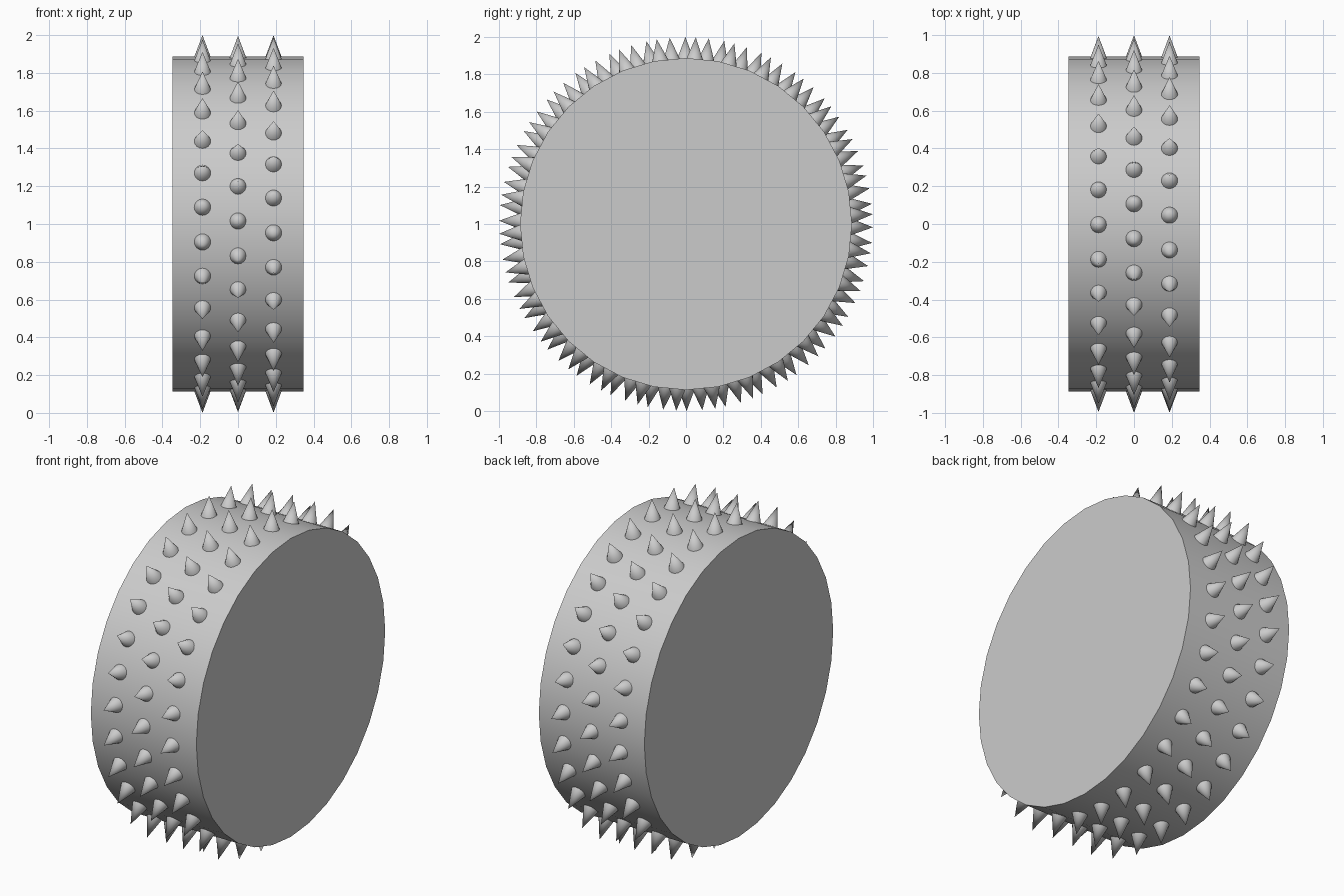
import bpy, bmesh
from math import radians, pi
from mathutils import Matrix

if "Cube" in bpy.data.objects:
    bpy.data.objects.remove(bpy.data.objects["Cube"])

CENTRE = Matrix.Translation((0, 0, 1))
DRUM_R, TIP_R, BASE_R = 0.8875, 1.0, 0.88
PER_ROW = 30
ROWS = [(-0.188, -0.2), (0.0, 7.0), (0.188, 3.0)]   # x position, angular offset in degrees


def finish(name, bm, angle):
    mesh = bpy.data.meshes.new(name)
    bm.to_mesh(mesh)
    bm.free()
    obj = bpy.data.objects.new(name, mesh)
    bpy.context.collection.objects.link(obj)
    bpy.ops.object.select_all(action='DESELECT')
    obj.select_set(True)
    bpy.context.view_layer.objects.active = obj
    bpy.ops.object.shade_smooth_by_angle(angle=radians(angle))
    return obj


# Drum lying along x
bm = bmesh.new()
bmesh.ops.create_cone(bm, cap_ends=True, segments=32, radius1=DRUM_R, radius2=DRUM_R,
                      depth=0.694, matrix=CENTRE @ Matrix.Rotation(pi / 2, 4, 'Y'))
finish("drum", bm, 35)

# Three staggered rows of radial spikes
for i, (x, offset) in enumerate(ROWS):
    bm = bmesh.new()
    for k in range(PER_ROW):
        turn = Matrix.Rotation(-radians(offset + k * 360 / PER_ROW), 4, 'X')
        place = Matrix.Translation((x, 0, (BASE_R + TIP_R) / 2))
        bmesh.ops.create_cone(bm, cap_ends=True, segments=16, radius1=0.045, radius2=0,
                              depth=TIP_R - BASE_R, matrix=CENTRE @ turn @ place)
    bmesh.ops.remove_doubles(bm, verts=bm.verts, dist=1e-5)
    finish(f"spike_row_{i + 1}", bm, 35)
